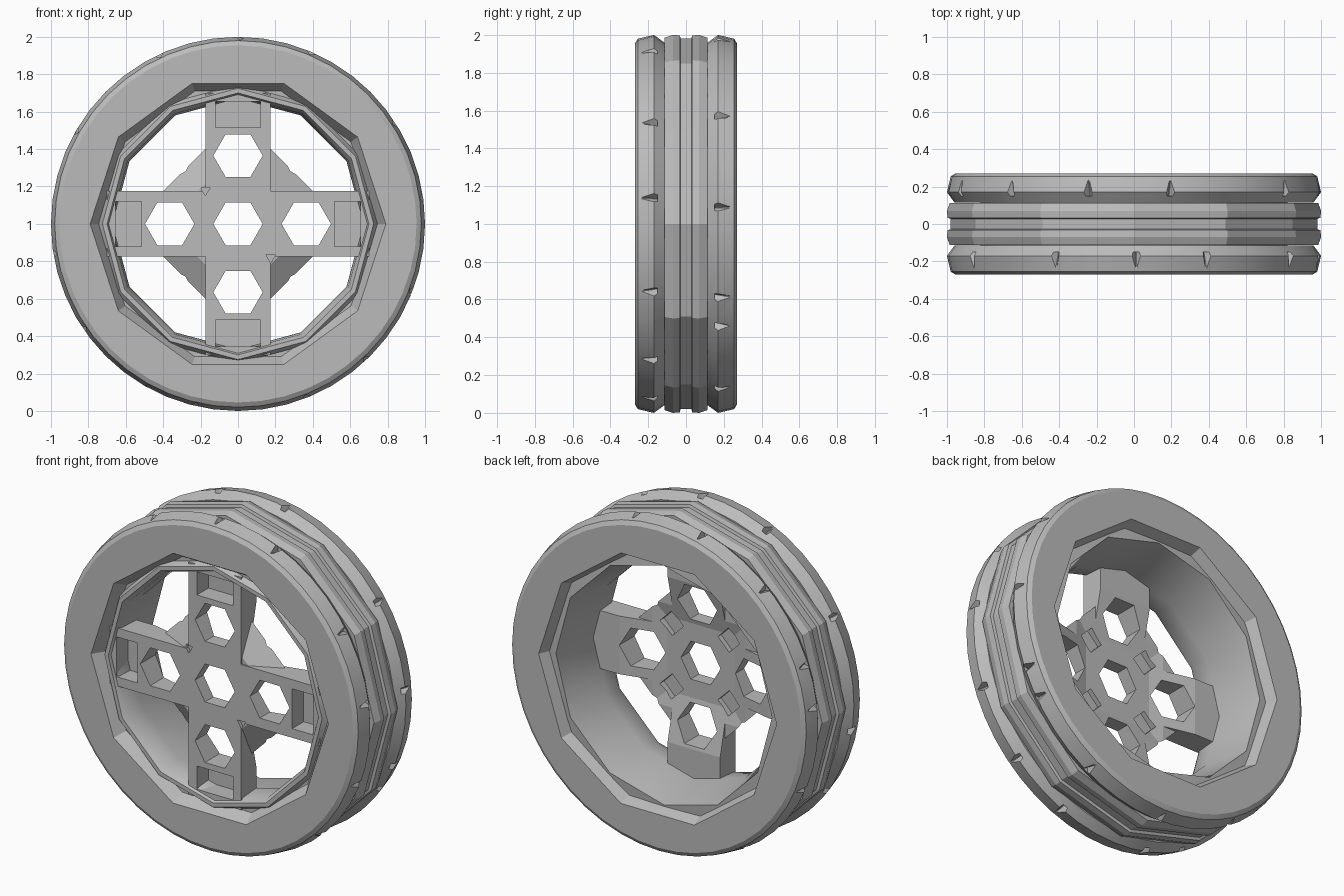
import bpy, bmesh, math, random
from mathutils import Vector

random.seed(4)
if "Cube" in bpy.data.objects:
    bpy.data.objects.remove(bpy.data.objects["Cube"])

AXLE = Vector((0, 0, 1))
grey = bpy.data.materials.new("plain grey")
grey.use_nodes = True
grey.diffuse_color = (0.5, 0.5, 0.5, 1)
bsdf = grey.node_tree.nodes["Principled BSDF"]
bsdf.inputs["Base Color"].default_value = (0.5, 0.5, 0.5, 1)
bsdf.inputs["Roughness"].default_value = 0.8


def finish(name, bm):
    """Turn a bmesh into a named object sitting on the axle."""
    bmesh.ops.recalc_face_normals(bm, faces=bm.faces)
    mesh = bpy.data.meshes.new(name)
    bm.to_mesh(mesh)
    bm.free()
    mesh.materials.append(grey)
    obj = bpy.data.objects.new(name, mesh)
    obj.location = AXLE
    bpy.context.collection.objects.link(obj)
    return obj


def lathe(bm, profile, sides):
    """Spin a closed (y, radius) loop round the axle."""
    rings = []
    for i in range(sides):
        a = 2 * math.pi * i / sides
        rings.append([bm.verts.new((r * math.cos(a), y, r * math.sin(a))) for y, r in profile])
    n = len(profile)
    for i in range(sides):
        p, q = rings[i], rings[(i + 1) % sides]
        for j in range(n):
            k = (j + 1) % n
            bm.faces.new((p[j], p[k], q[k], q[j]))


def prism(bm, points, y0, y1, scale=1.0):
    """Extrude an (x, z) outline from y0 to y1, optionally tapering."""
    a = [bm.verts.new((x, y0, z)) for x, z in points]
    b = [bm.verts.new((x * scale, y1, z * scale)) for x, z in points]
    bm.faces.new(a)
    bm.faces.new(b[::-1])
    for i in range(len(a)):
        k = (i + 1) % len(a)
        bm.faces.new((a[i], b[i], b[k], a[k]))


def polygon(sides, r, cx=0, cz=0, turn=0):
    step = 2 * math.pi / sides
    return [(cx + r * math.cos(turn + i * step), cz + r * math.sin(turn + i * step))
            for i in range(sides)]


def rect(x0, x1, z0, z1):
    return [(x0, z0), (x1, z0), (x1, z1), (x0, z1)]


def combine(target, bm, operation):
    """Apply a boolean with a temporary helper."""
    helper = finish("helper", bm)
    helper.hide_render = True
    mod = target.modifiers.new("cut", "BOOLEAN")
    mod.operation, mod.solver, mod.object = operation, "EXACT", helper
    bpy.context.view_layer.objects.active = target
    bpy.ops.object.modifier_apply(modifier=mod.name)
    bpy.data.objects.remove(helper)


def soften(obj, degrees):
    bpy.ops.object.select_all(action="DESELECT")
    obj.select_set(True)
    bpy.context.view_layer.objects.active = obj
    bpy.ops.object.shade_smooth_by_angle(angle=math.radians(degrees))


# Round tyre shoulders with a tapered ten-sided opening and nicked tread edges
for side, name, bore in ((-1, "front_tyre_shoulder", 0.745), (1, "back_tyre_shoulder", 0.765)):
    bm = bmesh.new()
    lathe(bm, [(side * y, r) for y, r in ((0.27, 0.66), (0.27, 0.955), (0.255, 0.98),
               (0.17, 1.0), (0.115, 0.96), (0.115, 0.66))], 48)
    shoulder = finish(name, bm)
    bm = bmesh.new()
    prism(bm, polygon(10, bore), side * 0.4, side * 0.05)
    combine(shoulder, bm, "DIFFERENCE")
    bm = bmesh.new()
    prism(bm, polygon(10, 0.797), side * 0.28, side * 0.19, (bore - 0.005) / 0.797)
    combine(shoulder, bm, "DIFFERENCE")
    bm = bmesh.new()
    for i in range(13):
        a = 2 * math.pi * (i + random.uniform(0.1, 0.9)) / 13
        verts = []
        for r, y, spread in ((0.99, 0.255, 0.004), (1.03, 0.15, 0.042), (0.955, 0.15, 0)):
            for s in ((-1, 1) if spread else (0,)):
                t = a + s * spread
                verts.append(bm.verts.new((r * math.cos(t), side * y, r * math.sin(t))))
        bmesh.ops.convex_hull(bm, input=verts)
    combine(shoulder, bm, "DIFFERENCE")
    soften(shoulder, 12)

# Twelve-sided ribbed middle of the tread
half = [(0.113, 0.985), (0.07, 1.0), (0.033, 0.997), (0.028, 0.98)]
bm = bmesh.new()
lathe(bm, [(-0.113, 0.80)] + [(-y, r) for y, r in half] + half[::-1] + [(0.113, 0.80)], 12)
finish("tread_ribs", bm)

# Rim: front lip, tapered barrel and back ledge
bm = bmesh.new()
lathe(bm, [(-0.20, 0.82), (-0.20, 0.745), (-0.235, 0.725), (-0.235, 0.70), (-0.20, 0.68),
           (-0.08, 0.67), (0.21, 0.72), (0.20, 0.82)], 12)
soften(finish("rim", bm), 32)

# Cross of four spokes
W, L = 0.175, 0.70
cross = []
for c, s in ((1, 0), (0, 1), (-1, 0), (0, -1)):
    cross += [(x * c - z * s, x * s + z * c) for x, z in ((W, W), (W, L), (-W, L))]
bm = bmesh.new()
prism(bm, cross, -0.22, -0.075)
spokes = finish("spokes", bm)

# Sloping diamond web round the hub
bm = bmesh.new()
prism(bm, polygon(4, 0.575), -0.12, -0.21, 0.68)
combine(spokes, bm, "UNION")

# Back of the hub dished between the spoke ends
bm = bmesh.new()
prism(bm, rect(-0.56, 0.56, -0.56, 0.56), -0.06, -0.14, 0.4)
combine(spokes, bm, "DIFFERENCE")

# Hexagonal holes at the hub and along each spoke
bm = bmesh.new()
for cx, cz in ((0, 0), (0.365, 0), (-0.365, 0), (0, 0.365), (0, -0.365)):
    prism(bm, polygon(6, 0.132, cx, cz), -0.4, 0.2)
combine(spokes, bm, "DIFFERENCE")

# Shallow pockets at the spoke ends, small recesses on the hub
bm = bmesh.new()
for s in (-1, 1):
    near, far = sorted((s * 0.515, s * 0.655))
    prism(bm, rect(-0.12, 0.12, near, far), -0.3, -0.11)
    prism(bm, rect(near, far, -0.12, 0.12), -0.3, -0.11)
    prism(bm, polygon(3, 0.03, -s * 0.175, s * 0.18, 0.5), -0.3, -0.2)
    for t in (-1, 1):
        prism(bm, polygon(4, 0.075, s * 0.19, t * 0.19), -0.17, 0.1)
combine(spokes, bm, "DIFFERENCE")
